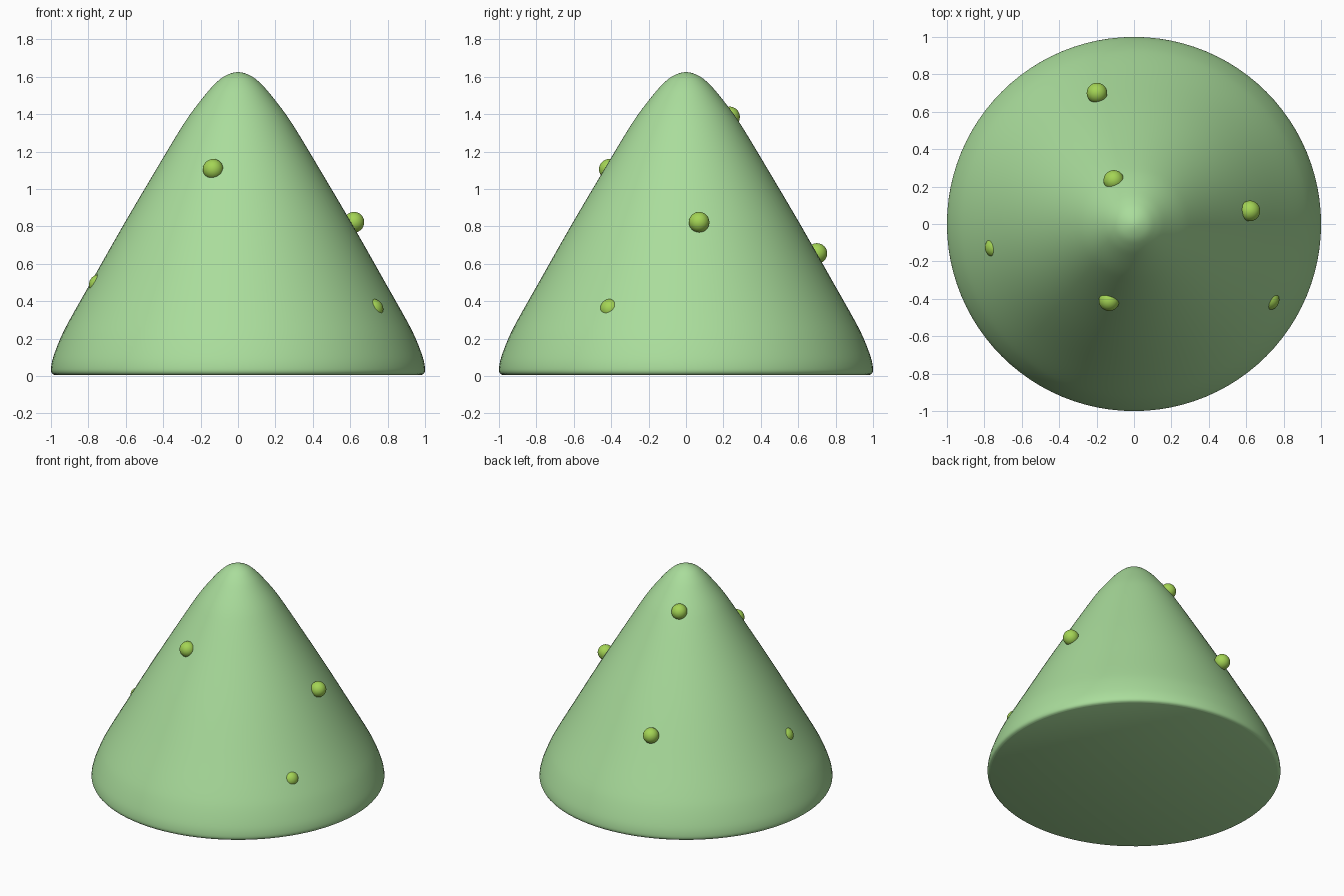
import bpy, bmesh, math
from mathutils import Vector

cube = bpy.data.objects.get("Cube")
if cube:
    bpy.data.objects.remove(cube, do_unlink=True)


def flat_material(name, rgb):
    mat = bpy.data.materials.new(name)
    mat.use_nodes = True
    mat.diffuse_color = (*rgb, 1)
    mat.node_tree.nodes["Principled BSDF"].inputs["Base Color"].default_value = (*rgb, 1)
    return mat


def smooth_curve(points, steps):
    """Catmull-Rom curve through the profile points."""
    pts = [Vector(p) for p in points]
    pts = [pts[0]] + pts + [Vector((-pts[-2].x, pts[-2].y))]
    out = []
    for a, b, c, d in zip(pts, pts[1:], pts[2:], pts[3:]):
        for i in range(steps):
            t = i / steps
            out.append(0.5 * (2 * b + (c - a) * t + (2 * a - 5 * b + 4 * c - d) * t * t
                              + (3 * b - a - 3 * c + d) * t ** 3))
    return out + [Vector(points[-1])]


pale_green = flat_material("pale green", (0.40, 0.72, 0.33))
lime_green = flat_material("lime green", (0.37, 0.66, 0.09))

# Rounded cone body: radius and height pairs, revolved about z
profile = [(0.98, 0.005), (0.995, 0.015), (1.0, 0.04), (0.988, 0.1), (0.95, 0.2),
           (0.9, 0.3), (0.787, 0.5), (0.617, 0.8), (0.44, 1.1), (0.32, 1.3),
           (0.255, 1.4), (0.178, 1.5), (0.125, 1.56), (0.07, 1.604), (0, 1.625)]
outline = [Vector((0, 0.005))] + smooth_curve(profile, 4)
bm = bmesh.new()
verts = [bm.verts.new((p.x, 0, p.y)) for p in outline]
edges = [bm.edges.new(pair) for pair in zip(verts, verts[1:])]
bmesh.ops.spin(bm, geom=verts + edges, axis=(0, 0, 1), cent=(0, 0, 0),
               angle=math.tau, steps=96)
bmesh.ops.remove_doubles(bm, verts=bm.verts, dist=0.0005)
bmesh.ops.recalc_face_normals(bm, faces=bm.faces)
mesh = bpy.data.meshes.new("cone_body")
bm.to_mesh(mesh)
bm.free()
body = bpy.data.objects.new("cone_body", mesh)
bpy.context.collection.objects.link(body)
mesh.materials.append(pale_green)
bpy.ops.object.select_all(action="DESELECT")
body.select_set(True)
bpy.context.view_layer.objects.active = body
bpy.ops.object.shade_smooth_by_angle(angle=math.radians(40))

# Round spots, sunk to different depths in the surface
spots = {
    "spot_upper_back": (-0.108, 0.233, 1.385),
    "spot_upper_front": (-0.133, -0.41, 1.105),
    "spot_middle_left": (0.62, 0.07, 0.822),
    "spot_lower_back": (-0.198, 0.7, 0.655),
    "spot_lower_right": (-0.742, -0.125, 0.488),
    "spot_lower_left": (0.722, -0.405, 0.357),
}
for name, place in spots.items():
    bpy.ops.mesh.primitive_uv_sphere_add(segments=32, ring_count=16, radius=0.055,
                                         location=place)
    spot = bpy.context.object
    spot.name = name
    spot.data.materials.append(lime_green)
    bpy.ops.object.shade_smooth()
